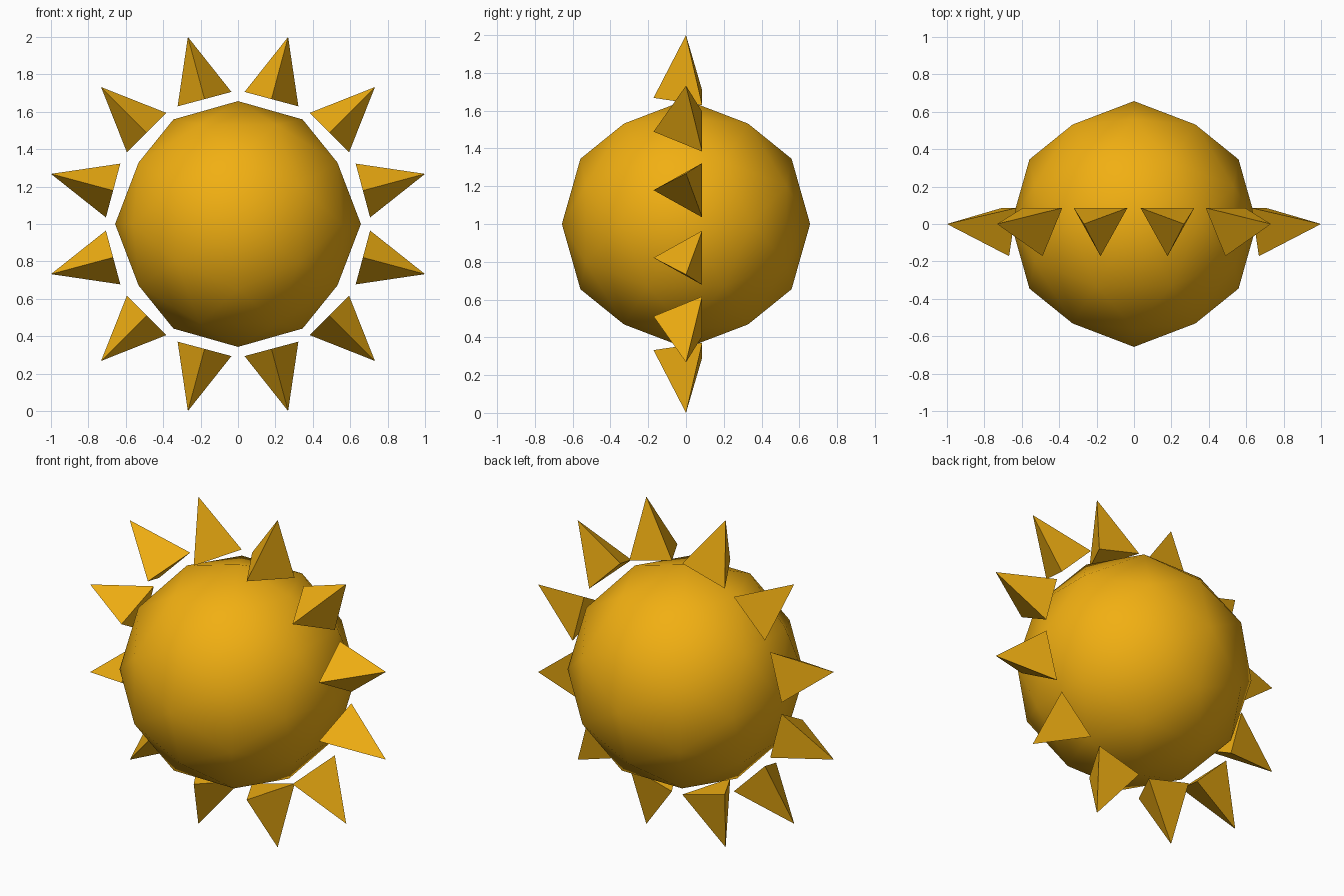
import bpy, bmesh
from math import pi, sqrt, cos
from mathutils import Matrix, Vector

if "Cube" in bpy.data.objects:
    bpy.data.objects.remove(bpy.data.objects["Cube"])

CENTRE = Vector((0, 0, 1))
CORE_R = 0.657
RAYS = 12
TIP_R = 1 / cos(pi / 12)
RAY_R = 0.172
RAY_H = 2 * RAY_R

gold = bpy.data.materials.new("gold")
gold.diffuse_color = (0.88, 0.43, 0.006, 1)
gold.use_nodes = True
gold.node_tree.nodes["Principled BSDF"].inputs["Base Color"].default_value = gold.diffuse_color


def add_object(name, bm, smooth):
    bmesh.ops.recalc_face_normals(bm, faces=bm.faces)
    for f in bm.faces:
        f.smooth = smooth
    mesh = bpy.data.meshes.new(name)
    bm.to_mesh(mesh)
    bm.free()
    mesh.materials.append(gold)
    ob = bpy.data.objects.new(name, mesh)
    bpy.context.collection.objects.link(ob)
    return ob


def hull(points):
    bm = bmesh.new()
    for p in points:
        bm.verts.new(p)
    bmesh.ops.convex_hull(bm, input=bm.verts)
    return bm


# Core: axis-aligned icosahedron, subdivided once onto the sphere
phi = (1 + sqrt(5)) / 2
corners = []
for a in (-1, 1):
    for b in (-phi, phi):
        corners += [Vector((a, 0, b)), Vector((b, a, 0)), Vector((0, b, a))]
mids = [(p + q) / 2 for i, p in enumerate(corners) for q in corners[:i]
        if (p - q).length < 2.1]
core = add_object("sun_core", hull([p.normalized() * CORE_R for p in corners + mids]), True)
core.location = CENTRE

# Rays: ring of three-sided pyramids, one base corner facing the front
for i in range(RAYS):
    angle = (i + 0.5) * 2 * pi / RAYS
    h = RAY_R * sqrt(3) / 2
    base = TIP_R - RAY_H
    pts = [(0, -RAY_R, base), (h, RAY_R / 2, base), (-h, RAY_R / 2, base), (0, 0, TIP_R)]
    bm = hull(pts)
    bmesh.ops.transform(bm, matrix=Matrix.Translation(CENTRE) @ Matrix.Rotation(angle, 4, 'Y'),
                        verts=bm.verts)
    add_object(f"sun_ray_{i + 1}", bm, False)
